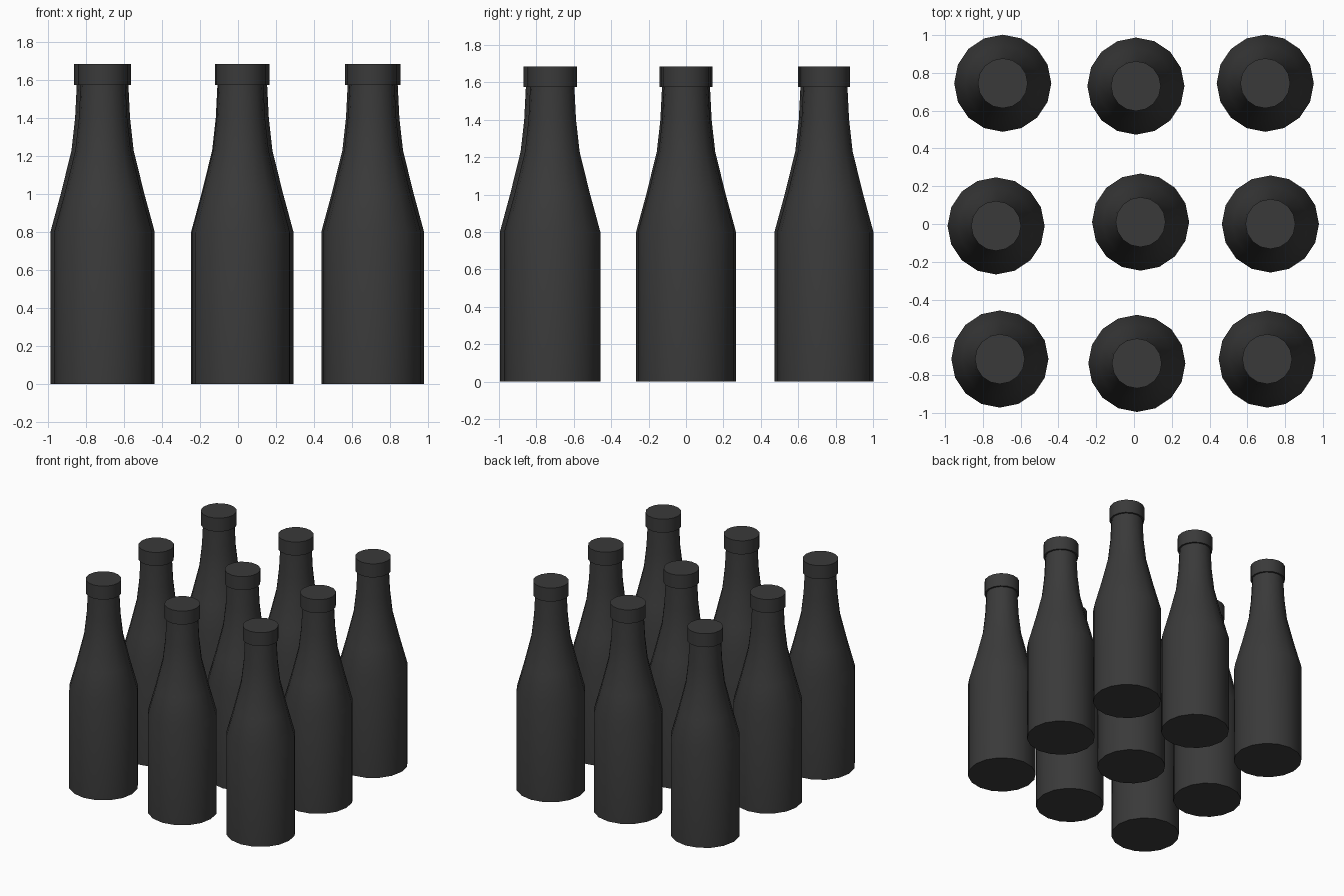
import bpy
import bmesh
import math

cube = bpy.data.objects.get("Cube")
if cube:
    bpy.data.objects.remove(cube, do_unlink=True)

SIDES = 16

# One dark glass colour for everything
dark = bpy.data.materials.new("charcoal")
dark.use_nodes = True
colour = (0.042, 0.042, 0.042, 1)
dark.diffuse_color = colour
dark.node_tree.nodes["Principled BSDF"].inputs["Base Color"].default_value = colour


def lathe(name, profile):
    """Closed turned mesh from (radius, height) points, bottom to top."""
    bm = bmesh.new()
    rings = []
    for r, z in profile:
        angles = [math.tau * i / SIDES for i in range(SIDES)]
        rings.append([bm.verts.new((r * math.cos(a), r * math.sin(a), z)) for a in angles])
    for low, high in zip(rings, rings[1:]):
        for i in range(SIDES):
            j = (i + 1) % SIDES
            bm.faces.new((low[i], low[j], high[j], high[i]))
    bm.faces.new(rings[0][::-1])
    bm.faces.new(rings[-1])
    mesh = bpy.data.meshes.new(name)
    bm.to_mesh(mesh)
    bm.free()
    mesh.materials.append(dark)
    mesh.shade_smooth()
    mesh.set_sharp_from_angle(angle=math.radians(30))
    return mesh


# Body with sloping shoulder and neck, and a flat cap
body = lathe("bottle_body", [(0.257, 0), (0.257, 0.8), (0.2, 1.01), (0.146, 1.23),
                             (0.127, 1.4), (0.118, 1.58)])
cap = lathe("bottle_cap", [(0.132, 1.575), (0.132, 1.685)])

# Nine bottles in a loose three by three grid
spots = [(-0.695, 0.745), (0.01, 0.73), (0.695, 0.745),
         (-0.73, -0.01), (0.035, 0.01), (0.722, 0),
         (-0.71, -0.715), (0.015, -0.738), (0.705, -0.715)]
for n, (x, y) in enumerate(spots, 1):
    for part in (body, cap):
        ob = bpy.data.objects.new(f"{part.name}_{n}", part)
        ob.location = (x, y, 0)
        bpy.context.collection.objects.link(ob)
